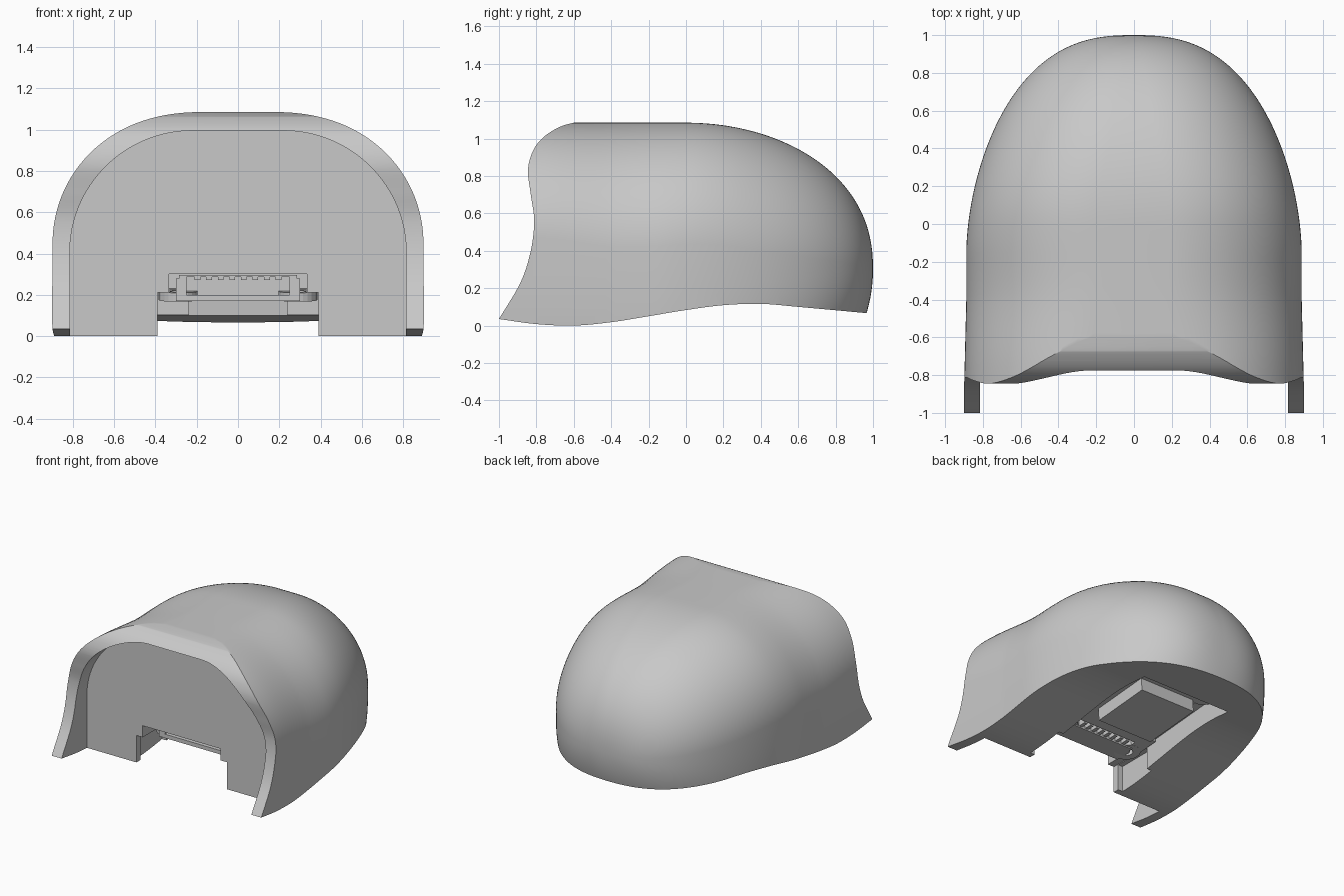
import bpy, bmesh
from math import sin, cos, pi, atan
from mathutils import Matrix, Vector

if "Cube" in bpy.data.objects:
    bpy.data.objects.remove(bpy.data.objects["Cube"])

grey = bpy.data.materials.new("plain grey")
grey.use_nodes = True
grey.diffuse_color = (0.58, 0.58, 0.58, 1)
grey.node_tree.nodes["Principled BSDF"].inputs["Base Color"].default_value = (0.58, 0.58, 0.58, 1)


def make(name, bm):
    bmesh.ops.recalc_face_normals(bm, faces=bm.faces)
    mesh = bpy.data.meshes.new(name)
    bm.to_mesh(mesh)
    bm.free()
    mesh.materials.append(grey)
    ob = bpy.data.objects.new(name, mesh)
    bpy.context.collection.objects.link(ob)
    return ob


def loft(name, rings, tip=None):
    bm = bmesh.new()
    rows = [[bm.verts.new(p) for p in ring] for ring in rings]
    for a, b in zip(rows, rows[1:]):
        for i in range(len(a)):
            j = (i + 1) % len(a)
            bm.faces.new((a[i], a[j], b[j], b[i]))
    bm.faces.new(rows[0])
    if tip:
        end, last = bm.verts.new(tip), rows[-1]
        for i in range(len(last)):
            bm.faces.new((last[i], last[(i + 1) % len(last)], end))
    else:
        bm.faces.new(rows[-1])
    return make(name, bm)


def prism_x(name, pts, half):
    return loft(name, [[(x, y, z) for y, z in pts] for x in (-half, half)])


def prism_z(name, pts, low, high):
    return loft(name, [[(x, y, z) for x, y in pts] for z in (low, high)])


def box(name, x0, x1, y0, y1, z0, z1):
    return prism_z(name, [(x0, y0), (x1, y0), (x1, y1), (x0, y1)], z0, z1)


def disc(x, y, r, n=24):
    return [(x + r * cos(2 * pi * i / n), y + r * sin(2 * pi * i / n)) for i in range(n)]


def boolean(ob, other, mode="DIFFERENCE"):
    other.hide_render = True
    mod = ob.modifiers.new("cut", "BOOLEAN")
    mod.operation, mod.solver, mod.object = mode, "EXACT", other
    bpy.context.view_layer.objects.active = ob
    bpy.ops.object.modifier_apply(modifier=mod.name)
    bpy.data.objects.remove(other)


def spline(pts, steps=7):
    # Catmull-Rom through the points
    p = [Vector(q) for q in pts]
    p = [2 * p[0] - p[1]] + p + [2 * p[-1] - p[-2]]
    out = []
    for a, b, c, d in zip(p, p[1:], p[2:], p[3:]):
        for i in range(steps):
            t = i / steps
            out.append(b + (c - a) * t / 2 + (2 * a - 5 * b + 4 * c - d) * t * t / 2
                       + (3 * b - a - 3 * c + d) * t ** 3 / 2)
    return [tuple(q) for q in out + [p[-2]]]


MID = 0.3  # height of the widest point


def section(y, w, up, down, flat, rise, n_down, count=112):
    # Arch with a flat crown and straight lower walls, closed by a deep belly
    ring = []
    for i in range(count):
        a = 2 * pi * (i + 0.5) / count
        c, s = cos(a), sin(a)
        side = 1 if c > 0 else -1
        if s > 0:
            x = side * w * (flat + (1 - flat) * abs(c))
            z = up * (rise + (1 - rise) * s)
        else:
            x = side * w * abs(c) ** (2 / n_down)
            z = -down * abs(s) ** (2 / n_down)
        ring.append((x, y, MID + z))
    return ring


def falloff(y, start, p, q):
    u = max(0, (y - start) / (1 - start))
    return max(0, 1 - u ** p) ** (1 / q)


# Domed shell: sections along y, closing to a point at the back
box_profile = spline([(-1.15, 1), (-0.75, 1), (-0.35, 0.66), (0.1, 0.78), (0.5, 0.52), (1, 0.2)], 16)


def boxiness(y):
    # Linear lookup along the profile
    for (y0, k0), (y1, k1) in zip(box_profile, box_profile[1:]):
        if y <= y1:
            return k0 + (k1 - k0) * (y - y0) / (y1 - y0)
    return box_profile[-1][1]


stations = [p[0] for p in box_profile if p[0] < -0.16]
stations += [-0.15 + 1.15 * sin(pi / 2 * i / 48) for i in range(48)]
rings = []
for y in stations:
    k = boxiness(y)
    flare = 0.015 * min(1, max(0, (-y - 0.4) / 0.6))
    rings.append(section(y, 0.888 * falloff(y, -0.15, 1.75, 2.55) + flare,
                         0.785 * falloff(y, 0, 2, 2.25),
                         0.9 * falloff(y, 0, 2, 2),
                         0.25 * k, 0.19 * k, 3.5 - 1.4 * max(0, y)))
shell = loft("shell", rings, (0, 1, MID))

# Side outline trims the wavy underside and the curved front rim
front = [(-0.55, 1.092), (-0.62, 1.08), (-0.69, 1.055), (-0.77, 1.0), (-0.82, 0.93),
         (-0.845, 0.83), (-0.83, 0.7), (-0.812, 0.56), (-0.83, 0.4), (-0.885, 0.23), (-1, 0.035)]
under = [(-1, 0.035), (-0.8, 0.008), (-0.6, 0), (-0.4, 0.018), (-0.2, 0.05), (0, 0.083),
         (0.2, 0.109), (0.4, 0.116), (0.6, 0.1), (0.96, 0.067)]
outline = spline(front)[:-1] + spline(under) + [(1.2, 0.045), (1.2, 1.4), (-0.55, 1.4)]
boolean(shell, prism_x("trim", outline, 1.3), "INTERSECT")

# Recess behind the rim
recess = loft("recess", [section(y, 0.815, 0.695, 1.2, 0.27, 0.15, 8) for y in (-1.3, -0.69)])
boolean(shell, recess)

# Underside pocket, open at the front, with room for the connector
pocket = [(-0.9, -0.2), (-0.9, 0.21), (-0.5, 0.21), (0.58, 0.3), (0.58, -0.2)]
boolean(shell, prism_x("pocket", pocket, 0.39))
boolean(shell, box("pocket_sides", -0.43, 0.43, -0.64, -0.32, -0.1, 0.205))
boolean(shell, box("connector_gap", -0.335, 0.335, -0.9, -0.27, -0.1, 0.3))

# Circuit board under the pocket ceiling, with mounting lobes and holes
tilt = Matrix.Translation((0, -0.52, 0.165)) @ Matrix.Rotation(atan(0.085), 4, "X")
board = box("circuit_board", -0.28, 0.28, 0.23, 1.08, 0, 0.045)
for s in (-1, 1):
    a, b = sorted((s * 0.255, s * 0.37))
    boolean(board, box("arm", a, b, 0.08, 0.32, 0.002, 0.043), "UNION")
lobes = [(s * 0.29, y) for s in (-1, 1) for y in (0.1, 0.96)]
for x, y in lobes:
    boolean(board, prism_z("lobe", disc(x, y, 0.095), 0.001, 0.044), "UNION")
for x, y in lobes:
    boolean(board, prism_z("hole", disc(x, y, 0.04), -0.1, 0.2))
chip = box("chip", -0.24, 0.24, 0.41, 0.89, -0.1, 0.01)
for ob in (board, chip):
    ob.data.transform(tilt)

# Connector housing with an open mouth, teeth and solder pins
connector = box("connector", -0.285, 0.285, -0.54, -0.36, 0.17, 0.297)
boolean(connector, box("mouth", -0.25, 0.25, -0.6, -0.4, 0.2, 0.287))
for i in range(8):
    x = -0.196 + 0.056 * i
    box("connector_tooth", x - 0.014, x + 0.014, -0.54, -0.42, 0.272, 0.29)
    box("solder_pin", x - 0.014, x + 0.014, -0.37, -0.3, 0.18, 0.24)
for s in (-1, 1):
    a, b = sorted((s * 0.28, s * 0.3))
    box("connector_clip", a, b, -0.54, -0.4, 0.17, 0.28)

# Smooth the shell, keeping its cut edges crisp
bpy.ops.object.select_all(action="DESELECT")
shell.select_set(True)
bpy.context.view_layer.objects.active = shell
bpy.ops.object.shade_smooth_by_angle(angle=0.5)
